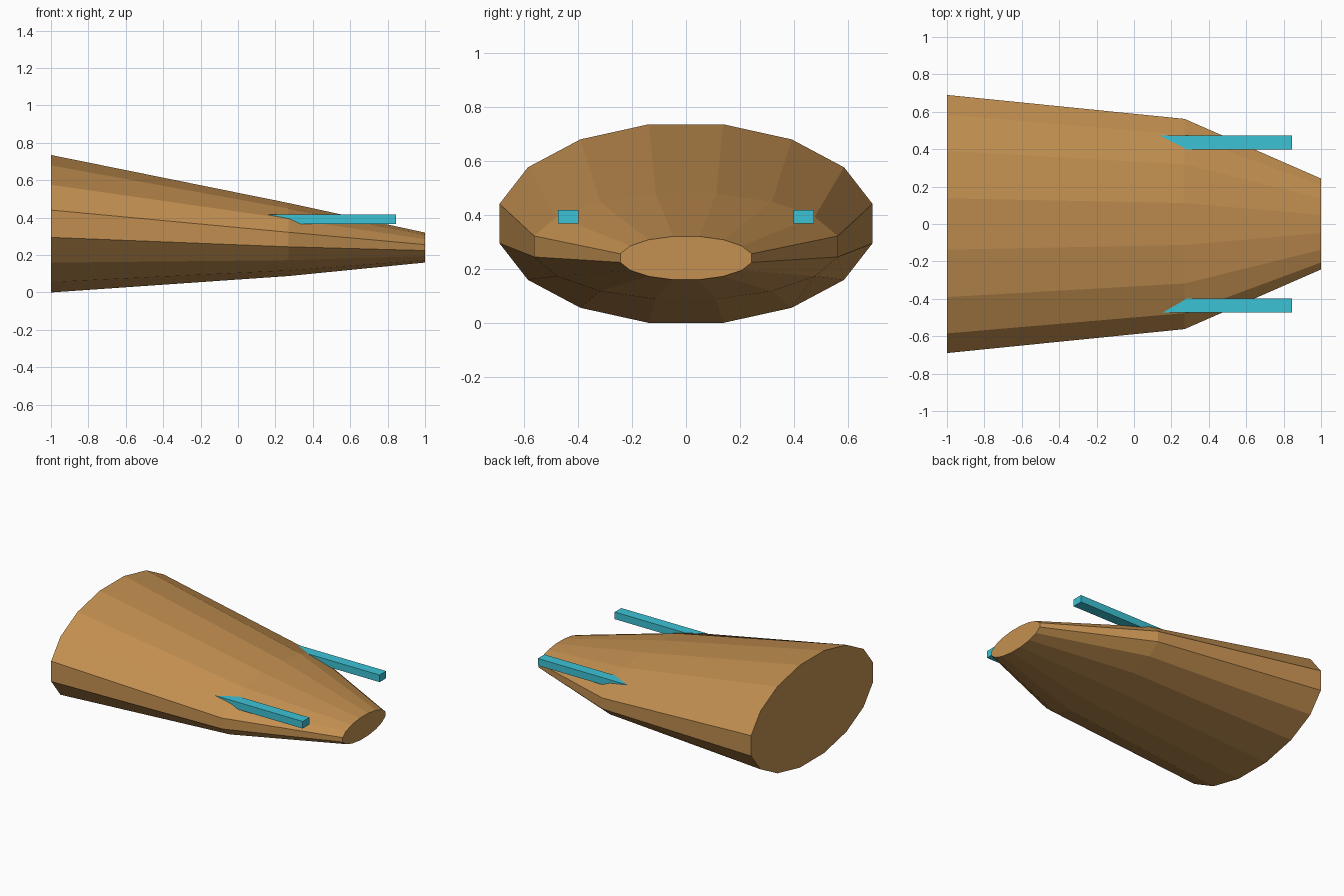
import bpy, bmesh, math

if "Cube" in bpy.data.objects:
    bpy.data.objects.remove(bpy.data.objects["Cube"])


def material(name, rgb):
    m = bpy.data.materials.new(name)
    m.diffuse_color = (*rgb, 1)
    m.use_nodes = True
    m.node_tree.nodes["Principled BSDF"].inputs["Base Color"].default_value = m.diffuse_color
    return m


def finish(name, bm, mat):
    bmesh.ops.recalc_face_normals(bm, faces=bm.faces)
    mesh = bpy.data.meshes.new(name)
    bm.to_mesh(mesh)
    bm.free()
    mesh.materials.append(mat)
    obj = bpy.data.objects.new(name, mesh)
    bpy.context.collection.objects.link(obj)
    return obj


brown = material("warm brown", (0.55, 0.28, 0.082))
cyan = material("cyan", (0.045, 0.54, 0.66))

# Tapered hull: 16-sided elliptical sections (x, y radius, z radius, z centre)
SIDES = 16
sections = [
    (-1.0, 0.7035, 0.3747, 0.3675),
    (0.27, 0.573, 0.199, 0.283),
    (1.0, 0.2477, 0.0816, 0.24),
]
bm = bmesh.new()
rings = []
for x, ry, rz, cz in sections:
    ring = []
    for i in range(SIDES):
        a = 2 * math.pi * (i + 0.5) / SIDES
        ring.append(bm.verts.new((x, ry * math.cos(a), cz + rz * math.sin(a))))
    rings.append(ring)
for r, s in zip(rings, rings[1:]):
    for i in range(SIDES):
        j = (i + 1) % SIDES
        bm.faces.new((r[i], r[j], s[j], s[i]))
bm.faces.new(rings[0])
bm.faces.new(rings[-1])
finish("hull", bm, brown)

# Two square barrels, rear ends buried in the hull
for side, name in ((-1, "front_barrel"), (1, "back_barrel")):
    x0, x1, z0, z1 = 0.12, 0.845, 0.367, 0.418
    bm = bmesh.new()
    bmesh.ops.create_cube(bm, size=1)
    for v in bm.verts:
        v.co = ((x0 + x1) / 2 + v.co.x * (x1 - x0),
                side * 0.436 + v.co.y * 0.075,
                (z0 + z1) / 2 + v.co.z * (z1 - z0))
    finish(name, bm, cyan)
